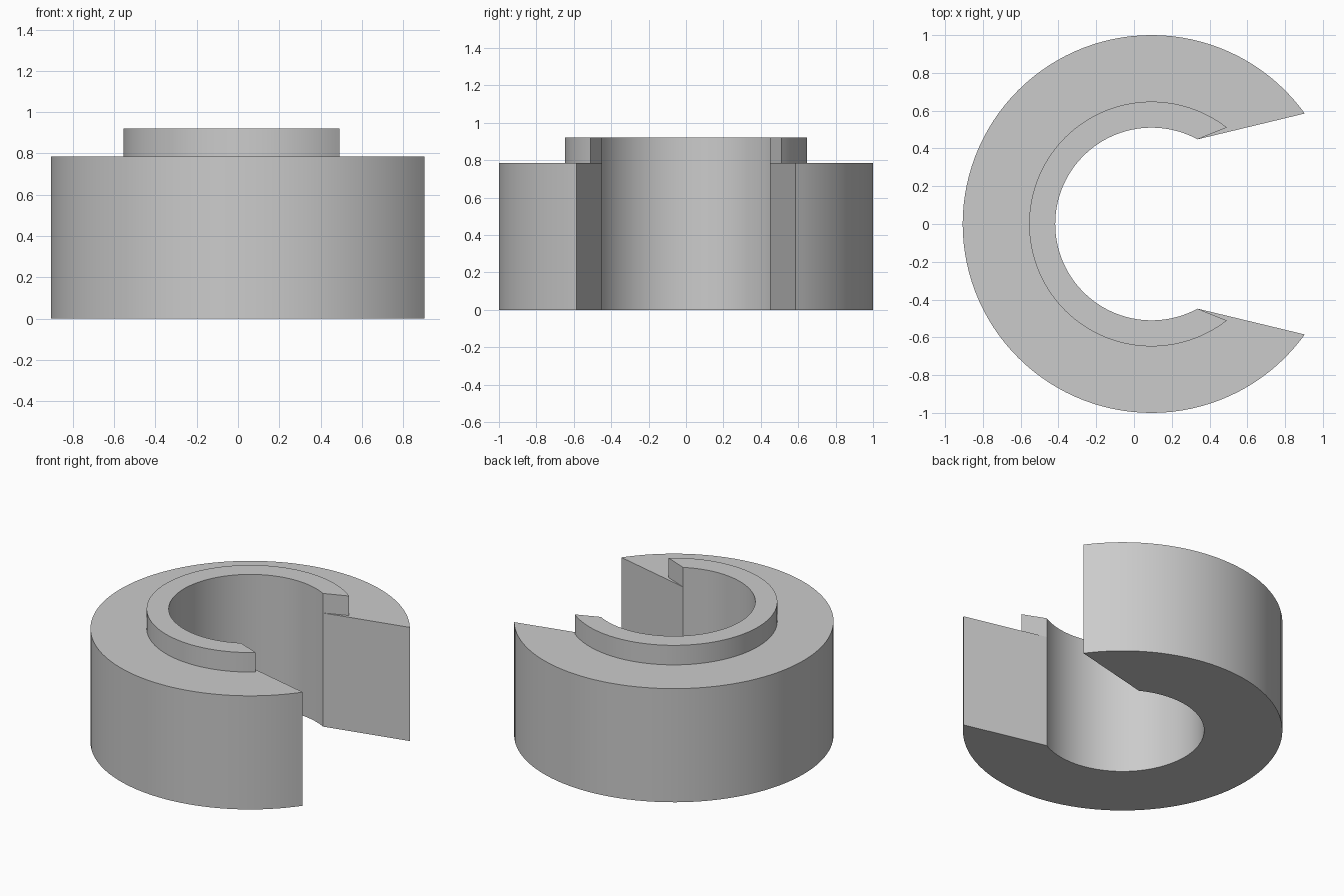
import bpy
import bmesh
from math import cos, sin, radians, pi

cube = bpy.data.objects.get("Cube")
if cube:
    bpy.data.objects.remove(cube)

CENTRE_X = 0.093
BORE = 0.51
BORE_ANGLE = radians(61.5)
SEGMENTS = 96

grey = bpy.data.materials.new("plain grey")
grey.use_nodes = True
grey.diffuse_color = (0.6, 0.6, 0.6, 1)
grey.node_tree.nodes["Principled BSDF"].inputs["Base Color"].default_value = (0.6, 0.6, 0.6, 1)


def arc(radius, start):
    """Points running around the back of the ring, mirrored about the x axis."""
    step = 2 * (pi - start) / SEGMENTS
    angles = [start + i * step for i in range(SEGMENTS + 1)]
    return [(CENTRE_X + radius * cos(a), radius * sin(a)) for a in angles]


def open_ring(name, radius, start, bottom, top):
    """C-shaped ring with slanted straight ends and a round bore."""
    bm = bmesh.new()
    outer = [bm.verts.new((x, y, bottom)) for x, y in arc(radius, start)]
    inner = [bm.verts.new((x, y, bottom)) for x, y in arc(BORE, BORE_ANGLE)]
    for i in range(SEGMENTS):
        bm.faces.new((outer[i], outer[i + 1], inner[i + 1], inner[i]))
    raised = bmesh.ops.extrude_face_region(bm, geom=bm.faces[:])["geom"]
    verts = [v for v in raised if isinstance(v, bmesh.types.BMVert)]
    bmesh.ops.translate(bm, verts=verts, vec=(0, 0, top - bottom))
    bmesh.ops.recalc_face_normals(bm, faces=bm.faces[:])

    mesh = bpy.data.meshes.new(name)
    bm.to_mesh(mesh)
    bm.free()
    mesh.materials.append(grey)
    obj = bpy.data.objects.new(name, mesh)
    bpy.context.collection.objects.link(obj)
    bpy.ops.object.select_all(action='DESELECT')
    obj.select_set(True)
    bpy.context.view_layer.objects.active = obj
    bpy.ops.object.shade_smooth_by_angle(angle=radians(30))
    return obj


# Heavy slotted body, then the thin raised lip around its bore
open_ring("slotted_body", 1.0, radians(35.8), 0, 0.785)
open_ring("raised_collar", 0.648, radians(52), 0.785, 0.92)
